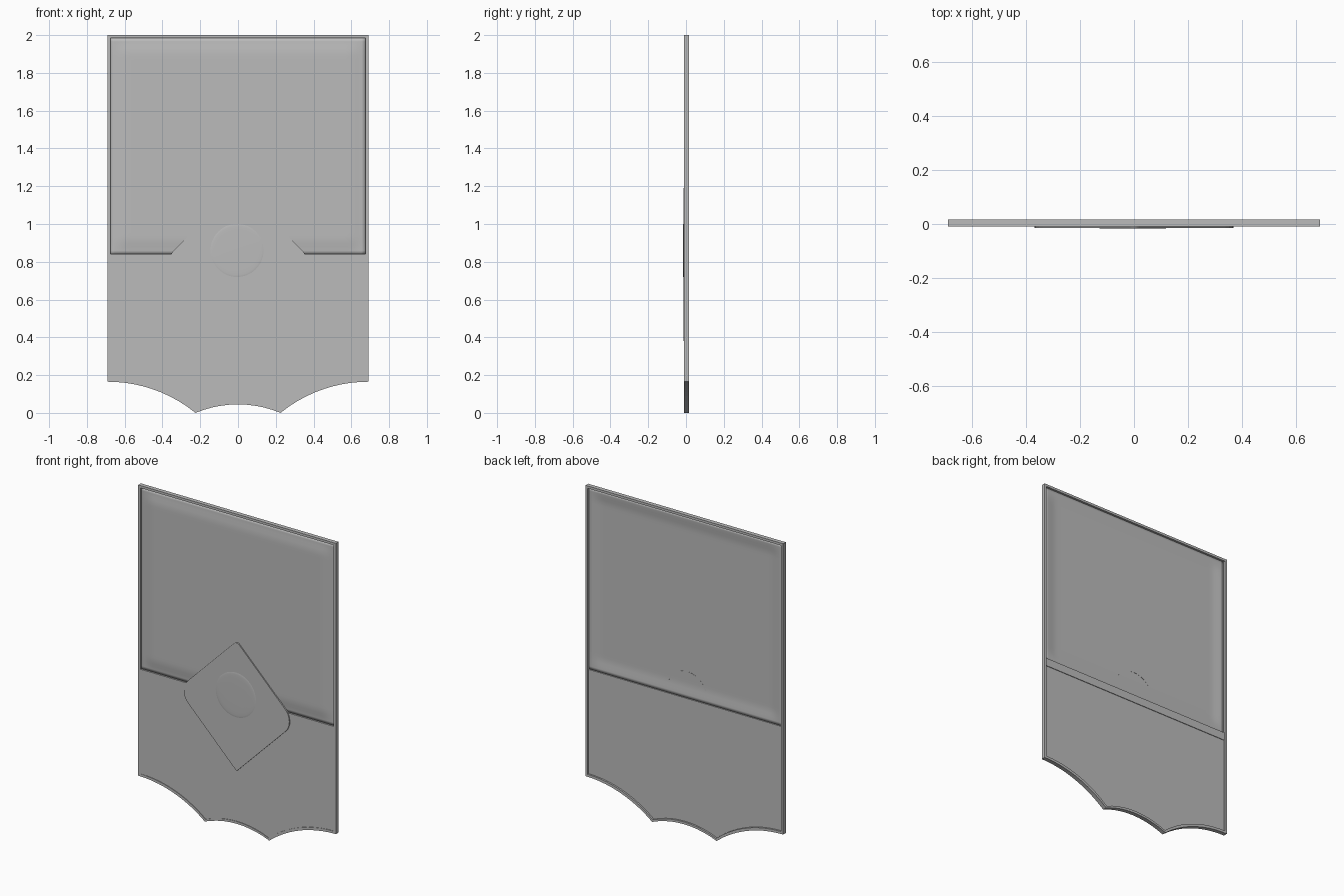
import bpy, bmesh
from math import sin, cos, pi, radians, sqrt

cube = bpy.data.objects.get("Cube")
if cube:
    bpy.data.objects.remove(cube, do_unlink=True)

grey = bpy.data.materials.new("plain grey")
grey.use_nodes = True
colour = (0.5, 0.5, 0.5, 1)
grey.diffuse_color = colour
grey.node_tree.nodes["Principled BSDF"].inputs["Base Color"].default_value = colour

HALF, TOP, TIP, RIM = 0.69, 2.0, 0.225, 0.015


def finish(name, bm, smooth=None):
    bmesh.ops.recalc_face_normals(bm, faces=bm.faces)
    mesh = bpy.data.meshes.new(name)
    bm.to_mesh(mesh)
    bm.free()
    mesh.materials.append(grey)
    obj = bpy.data.objects.new(name, mesh)
    bpy.context.collection.objects.link(obj)
    if smooth:
        bpy.ops.object.select_all(action='DESELECT')
        obj.select_set(True)
        bpy.context.view_layer.objects.active = obj
        bpy.ops.object.shade_smooth_by_angle(angle=radians(smooth))
    return obj


def bridge(bm, a, b):
    for i in range(len(a)):
        j = (i + 1) % len(a)
        bm.faces.new((a[i], a[j], b[j], b[i]))


def loop(bm, points, y):
    return [bm.verts.new((x, y, z)) for x, z in points]


def plate(name, points, front, back, smooth=None):
    bm = bmesh.new()
    a, b = loop(bm, points, front), loop(bm, points, back)
    bm.faces.new(a)
    bm.faces.new(b)
    bridge(bm, a, b)
    return finish(name, bm, smooth)


def hem(x):
    # scalloped lower edge: wide side arcs and a shallow centre arc
    x = abs(x)
    if x > TIP:
        r = 0.738
        return 0.165 - r + sqrt(r * r - (HALF - x) ** 2)
    r = 0.585
    return 0.045 - r + sqrt(r * r - x * x)


def outline(inset, top):
    side = [TIP + (HALF - TIP) * i / 10 for i in range(10, 0, -1)]
    centre = [TIP - TIP * i / 5 for i in range(11)]
    xs = side + centre + [-x for x in reversed(side)]
    k = (HALF - inset) / HALF
    edge = [(x * k, hem(x) + inset) for x in xs]
    return edge + [(-HALF + inset, top), (HALF - inset, top)]


# Raised rim around the whole banner
bm = bmesh.new()
outer, inner = outline(0, TOP), outline(RIM, TOP - RIM)
loops = [loop(bm, p, y) for p, y in
         ((outer, -0.010), (outer, 0.0165), (inner, 0.0165), (inner, -0.010))]
for i in range(4):
    bridge(bm, loops[i], loops[(i + 1) % 4])
finish("banner_rim", bm)

# Flat lower panel and the cross band above it
plate("lower_panel", outline(RIM, 0.79), -0.007, 0.006)
w = HALF - RIM
plate("cross_band", [(-w, 0.79), (w, 0.79), (w, 0.84), (-w, 0.84)], -0.0085, 0.010)


# Upper cloth, bulging gently forward from its edges
def ease(d):
    t = min(max(d / 0.09, 0), 1)
    return t * t * (3 - 2 * t)


bm = bmesh.new()
bmesh.ops.create_grid(bm, x_segments=64, y_segments=60, size=1)
low, high = 0.84, TOP - RIM
for v in bm.verts:
    x, z = v.co.x * w, low + (v.co.y + 1) / 2 * (high - low)
    puff = ease(w - abs(x)) * ease(min(z - low, high - z))
    v.co = (x, 0.002 - 0.008 * puff, z)
cloth = finish("upper_cloth", bm, 60)
solid = cloth.modifiers.new("thickness", 'SOLIDIFY')
solid.thickness = 0.003
solid.offset = 0

# Diamond plate with rounded side and top corners
SIZE, MID = 0.41, 0.79
points = []
for corner, radius in enumerate((0.1, 0.025, 0.1, 0.004)):
    heading = corner * pi / 2
    reach = SIZE - radius * sqrt(2)
    for i in range(9):
        a = heading + (i / 8 - 0.5) * pi / 2
        points.append((reach * cos(heading) + radius * cos(a),
                       MID + reach * sin(heading) + radius * sin(a)))
plate("diamond_plate", points, -0.0145, -0.006)

# Round boss: domed face, and a thin collar reaching through the cloth
profile = [(0.03, -0.0165), (0.08, -0.0163), (0.115, -0.0160), (0.13, -0.0156),
           (0.138, -0.0150), (0.143, -0.0140), (0.143, -0.0038), (0.139, -0.0038),
           (0.139, -0.0100)]
bm = bmesh.new()
rings = []
for r, y in profile:
    circle = [(-0.005 + r * cos(2 * pi * i / 48), 0.86 + r * sin(2 * pi * i / 48))
              for i in range(48)]
    rings.append(loop(bm, circle, y))
bm.faces.new(rings[0])
for a, b in zip(rings, rings[1:]):
    bridge(bm, a, b)
bm.faces.new(rings[-1])
finish("round_boss", bm, 40)
